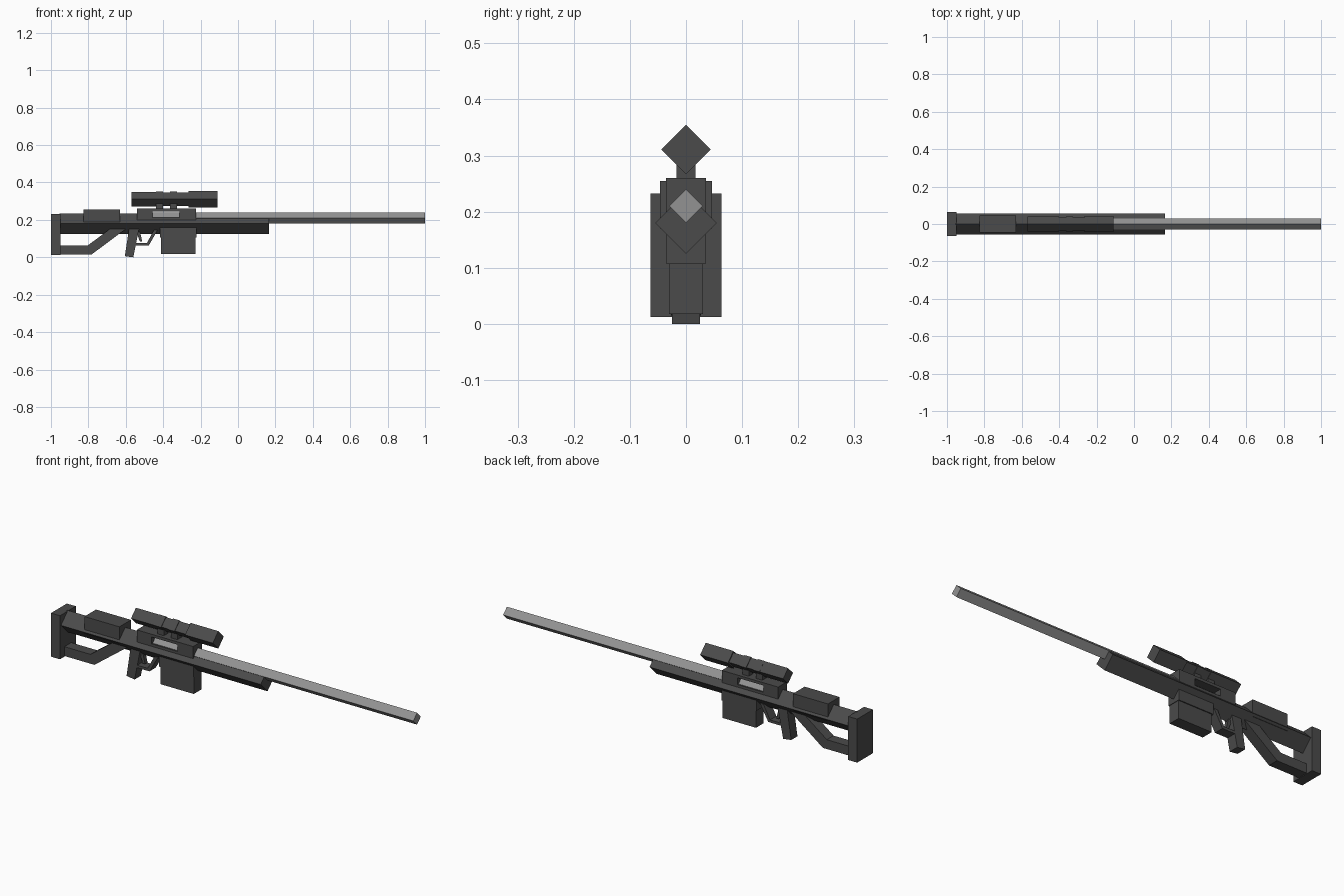
import bpy, bmesh, math
from mathutils import Vector

cube = bpy.data.objects.get("Cube")
if cube:
    bpy.data.objects.remove(cube, do_unlink=True)


def material(name, grey):
    m = bpy.data.materials.new(name)
    m.use_nodes = True
    colour = (grey, grey, grey, 1)
    m.diffuse_color = colour
    m.node_tree.nodes["Principled BSDF"].inputs["Base Color"].default_value = colour
    return m


DARK = material("dark gunmetal", 0.07)
LIGHT = material("light steel", 0.29)


def finish(name, bm, mat):
    bmesh.ops.recalc_face_normals(bm, faces=bm.faces)
    mesh = bpy.data.meshes.new(name)
    bm.to_mesh(mesh)
    bm.free()
    mesh.materials.append(mat)
    ob = bpy.data.objects.new(name, mesh)
    bpy.context.collection.objects.link(ob)
    return ob


def extrude(name, outline, offset, mat=DARK):
    """Close an outline and sweep it along the offset."""
    bm = bmesh.new()
    face = bm.faces.new([bm.verts.new(p) for p in outline])
    new = bmesh.ops.extrude_face_region(bm, geom=[face])["geom"]
    verts = [v for v in new if isinstance(v, bmesh.types.BMVert)]
    bmesh.ops.translate(bm, verts=verts, vec=Vector(offset))
    return finish(name, bm, mat)


def plate(name, points, half):
    """Side outline given as (x, z), with a half width across y."""
    return extrude(name, [(x, -half, z) for x, z in points], (0, 2 * half, 0))


def box(name, x0, x1, z0, z1, half):
    return plate(name, [(x0, z0), (x1, z0), (x1, z1), (x0, z1)], half)


def diamond(name, x0, x1, z, r, mat=DARK):
    """Square bar standing on its edge, running along x."""
    ring = [(x0, 0, z - r), (x0, r, z), (x0, 0, z + r), (x0, -r, z)]
    return extrude(name, ring, (x1 - x0, 0, 0), mat)


# Stock and body
box("butt_plate", -1.0, -0.95, 0.012, 0.232, 0.063)
diamond("body", -0.955, 0.165, 0.18, 0.055)
box("cheek_rest", -0.825, -0.63, 0.17, 0.255, 0.046)
plate("stock_strut", [(-0.955, 0.015), (-0.783, 0.015), (-0.595, 0.155),
                      (-0.68, 0.155), (-0.805, 0.062), (-0.955, 0.062)], 0.027)

# Barrel, seen through the receiver ports
diamond("barrel", -0.5, 1.0, 0.21, 0.03, LIGHT)

# Receiver frame around the ports
box("receiver_rear", -0.54, -0.457, 0.18, 0.26, 0.036)
box("receiver_front", -0.313, -0.225, 0.18, 0.26, 0.036)
box("receiver_top", -0.457, -0.313, 0.246, 0.26, 0.036)
box("receiver_sill", -0.457, -0.313, 0.18, 0.212, 0.036)

# Magazine
box("magazine_well", -0.418, -0.223, 0.107, 0.17, 0.035)
box("magazine", -0.412, -0.226, 0.018, 0.12, 0.03)

# Grip, trigger and guard
plate("grip", [(-0.605, 0.006), (-0.56, 0.0), (-0.53, 0.15), (-0.583, 0.15)], 0.025)
plate("trigger", [(-0.525, 0.085), (-0.512, 0.085), (-0.525, 0.14), (-0.545, 0.14)], 0.01)
plate("trigger_guard", [(-0.555, 0.063), (-0.477, 0.063), (-0.43, 0.145),
                        (-0.45, 0.145), (-0.487, 0.076), (-0.555, 0.076)], 0.025)

# Scope with its mounts
SCOPE_Z = 0.311
diamond("scope_eyepiece", -0.57, -0.435, SCOPE_Z, 0.039)
diamond("scope_tube", -0.44, -0.26, SCOPE_Z, 0.036)
diamond("scope_objective", -0.265, -0.11, SCOPE_Z, 0.044)
for label, x in (("rear", -0.42), ("front", -0.345)):
    diamond(label + "_scope_ring", x - 0.018, x + 0.018, SCOPE_Z, 0.04)
    box(label + "_scope_mount", x - 0.018, x + 0.018, 0.25, 0.3, 0.017)
